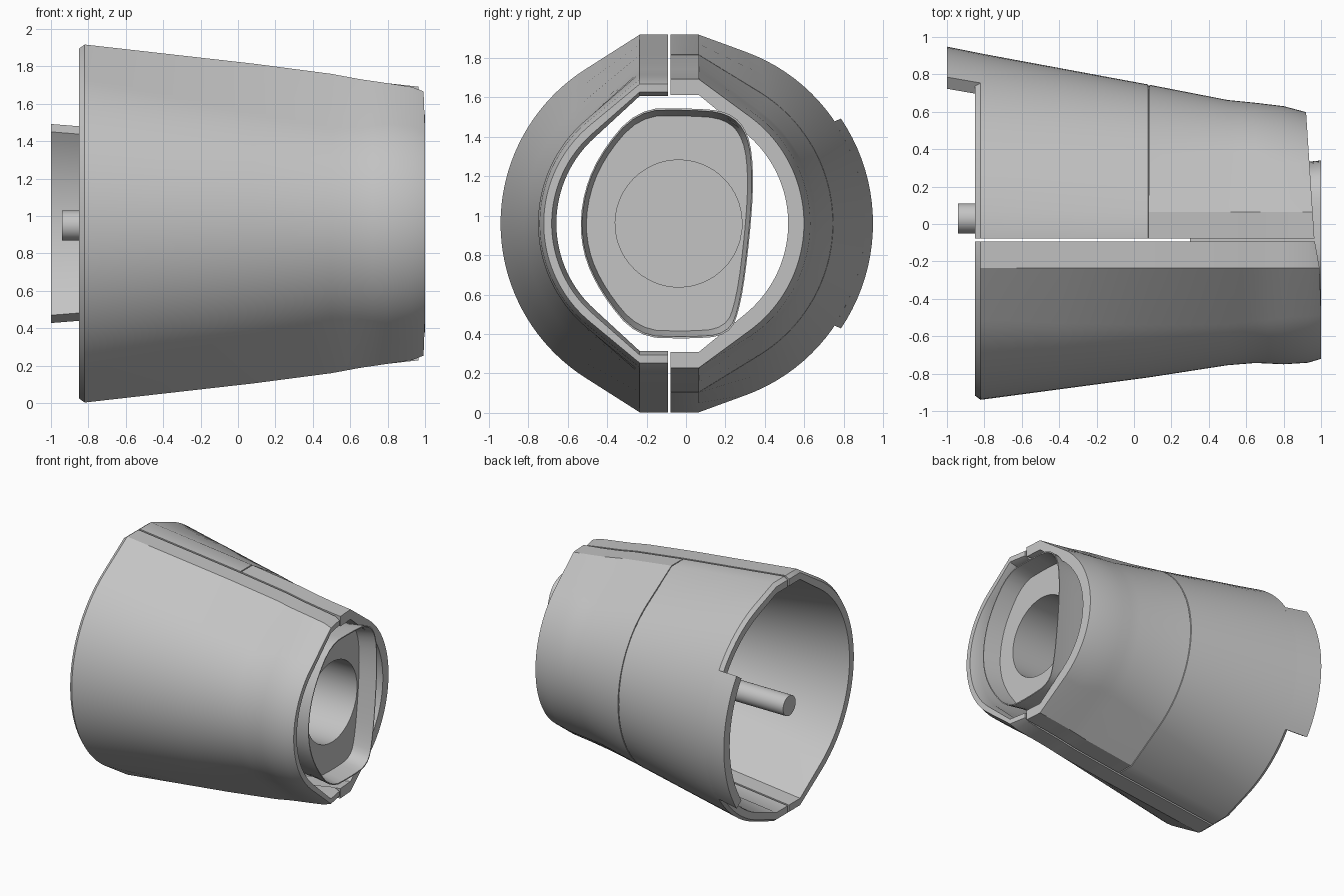
import bpy, bmesh, math

cube = bpy.data.objects.get("Cube")
if cube:
    bpy.data.objects.remove(cube, do_unlink=True)

grey = bpy.data.materials.new("plain_grey")
grey.use_nodes = True
grey.diffuse_color = (0.55, 0.55, 0.55, 1)
grey.node_tree.nodes["Principled BSDF"].inputs["Base Color"].default_value = (0.55, 0.55, 0.55, 1)

MID_Z = 0.96
SEAM_Y = -0.085
# Shell outline: x, front edge y, back edge y, half height
OUTLINE = [(-1, -0.955, 0.948, 0.975), (-0.82, -0.94, 0.912, 0.957),
           (0.08, -0.82, 0.745, 0.855), (0.5, -0.755, 0.663, 0.8),
           (0.65, -0.743, 0.648, 0.772), (0.8, -0.75, 0.63, 0.75),
           (1, -0.745, 0.59, 0.727)]


def outline(x):
    """Centre y, side radius and half height of the shell at x."""
    for p, q in zip(OUTLINE, OUTLINE[1:]):
        if x <= q[0]:
            t = (x - p[0]) / (q[0] - p[0])
            front, back, high = (a + (b - a) * t for a, b in zip(p[1:], q[1:]))
            return (front + back) / 2, (back - front) / 2, high


def end_x(side, y):
    """Slanted narrow end of each half."""
    if side > 0:
        return 0.965 - 0.066 * (y - SEAM_Y)
    return min(1, 0.965 + 0.18 * (SEAM_Y - y))


def section(side, station, inset, arc=None, steps=40):
    """Half ring from the top seam round to the bottom seam."""
    x = 0.96 if station == "end" else station
    centre, radius, high = outline(x)
    radius, high = radius - inset, high - inset
    seam, flat = SEAM_Y + side * 0.0075, SEAM_Y + side * 0.15
    rise = side * (flat - centre)
    tangent = math.atan2(high, rise) - math.acos(min(1, radius / math.hypot(rise, high)))
    top = arc or tangent
    angles = [top - 2 * top * i / steps for i in range(steps + 1)]
    ring = [(centre + side * radius * math.cos(t), radius * math.sin(t)) for t in angles]
    if not arc:
        ring = [(seam, high), (flat, high)] + ring + [(flat, -high), (seam, -high)]
    return [(end_x(side, y) if station == "end" else x, y, MID_Z + z) for y, z in ring]


def finish(name, bm):
    bmesh.ops.recalc_face_normals(bm, faces=bm.faces)
    mesh = bpy.data.meshes.new(name)
    bm.to_mesh(mesh)
    bm.free()
    obj = bpy.data.objects.new(name, mesh)
    bpy.context.collection.objects.link(obj)
    mesh.materials.append(grey)
    bpy.ops.object.select_all(action="DESELECT")
    obj.select_set(True)
    bpy.context.view_layer.objects.active = obj
    bpy.ops.object.shade_smooth_by_angle(angle=math.radians(30))
    return obj


def loft(name, rings, around):
    """Skin rings; 'around' closes each ring, otherwise the ring list is closed."""
    bm = bmesh.new()
    rows = [[bm.verts.new(p) for p in ring] for ring in rings]
    count, size = len(rows), len(rows[0])
    for i in range(count - 1 if around else count):
        a, b = rows[i], rows[(i + 1) % count]
        for j in range(size if around else size - 1):
            k = (j + 1) % size
            bm.faces.new((a[j], a[k], b[k], b[j]))
    if around:
        bm.faces.new(rows[0])
        bm.faces.new(rows[-1])
    else:
        bm.faces.new([row[0] for row in rows])
        bm.faces.new([row[-1] for row in rows])
    return finish(name, bm)


# Front half shell with a thin extended lip
front = [(-0.85, 0.025), (-0.82, 0), (-0.4, 0), (0.08, 0), (0.5, 0), (0.58, 0), (0.65, 0),
         (0.72, 0), (0.8, 0), (0.93, 0.005), ("end", 0.025),
         ("end", 0.065), (0.92, 0.09), (0.5, 0.08), (0.08, 0.08), (-0.85, 0.08)]
loft("front_shell", [section(-1, x, i) for x, i in front], False)

# Back half shell with a fine seam groove round it
back = [(-0.85, 0.025), (-0.82, 0), (-0.4, 0), (0.076, 0), (0.077, 0.008), (0.083, 0.008),
        (0.084, 0), (0.5, 0), (0.58, 0), (0.65, 0), (0.8, 0), ("end", 0),
        ("end", 0.08), (0.5, 0.08), (0.08, 0.08), (-0.85, 0.08)]
loft("back_shell", [section(1, x, i) for x, i in back], False)

# Tab at the wide end of the back half
tab = [(-1, 0), (-0.8, 0), (-0.8, 0.075), (-1, 0.075)]
loft("back_tab", [section(1, x, i, math.radians(34), 20) for x, i in tab], False)

# Rounded core outline (y, z), smoothed by corner cutting
core = [(-0.25, 1.54), (0, 1.545), (0.22, 1.53), (0.32, 1.42), (0.345, 1.2), (0.325, 0.9),
        (0.28, 0.55), (0.22, 0.39), (0, 0.375), (-0.25, 0.385), (-0.43, 0.6),
        (-0.53, 0.82), (-0.535, 1.06), (-0.45, 1.3)]
for _ in range(2):
    cut = []
    for p, q in zip(core, core[1:] + core[:1]):
        for t in (0.25, 0.75):
            cut.append((p[0] + (q[0] - p[0]) * t, p[1] + (q[1] - p[1]) * t))
    core = cut

HOLE_Y, HOLE_R = -0.037, 0.322


def core_ring(x, scale):
    return [(x, -0.09 + (y + 0.09) * scale, MID_Z + (z - MID_Z) * scale) for y, z in core]


def hole_ring(x):
    ring = []
    for y, z in core:
        t = math.atan2(z - MID_Z, y - HOLE_Y)
        ring.append((x, HOLE_Y + HOLE_R * math.cos(t), MID_Z + HOLE_R * math.sin(t)))
    return ring


# Core: outer wall, thin rim, recessed face and blind bore
loft("core", [core_ring(0.3, 0.95), core_ring(0.85, 0.965), core_ring(1, 1),
              core_ring(1, 0.985), core_ring(0.86, 0.935),
              hole_ring(0.86), hole_ring(0.35)], True)

# Pin running from the core out of the wide end
pin = [[(x, 0.03 + 0.08 * math.cos(math.tau * i / 32), 0.95 + 0.08 * math.sin(math.tau * i / 32))
        for i in range(32)] for x in (-0.94, 0.32)]
loft("pin", pin, True)
